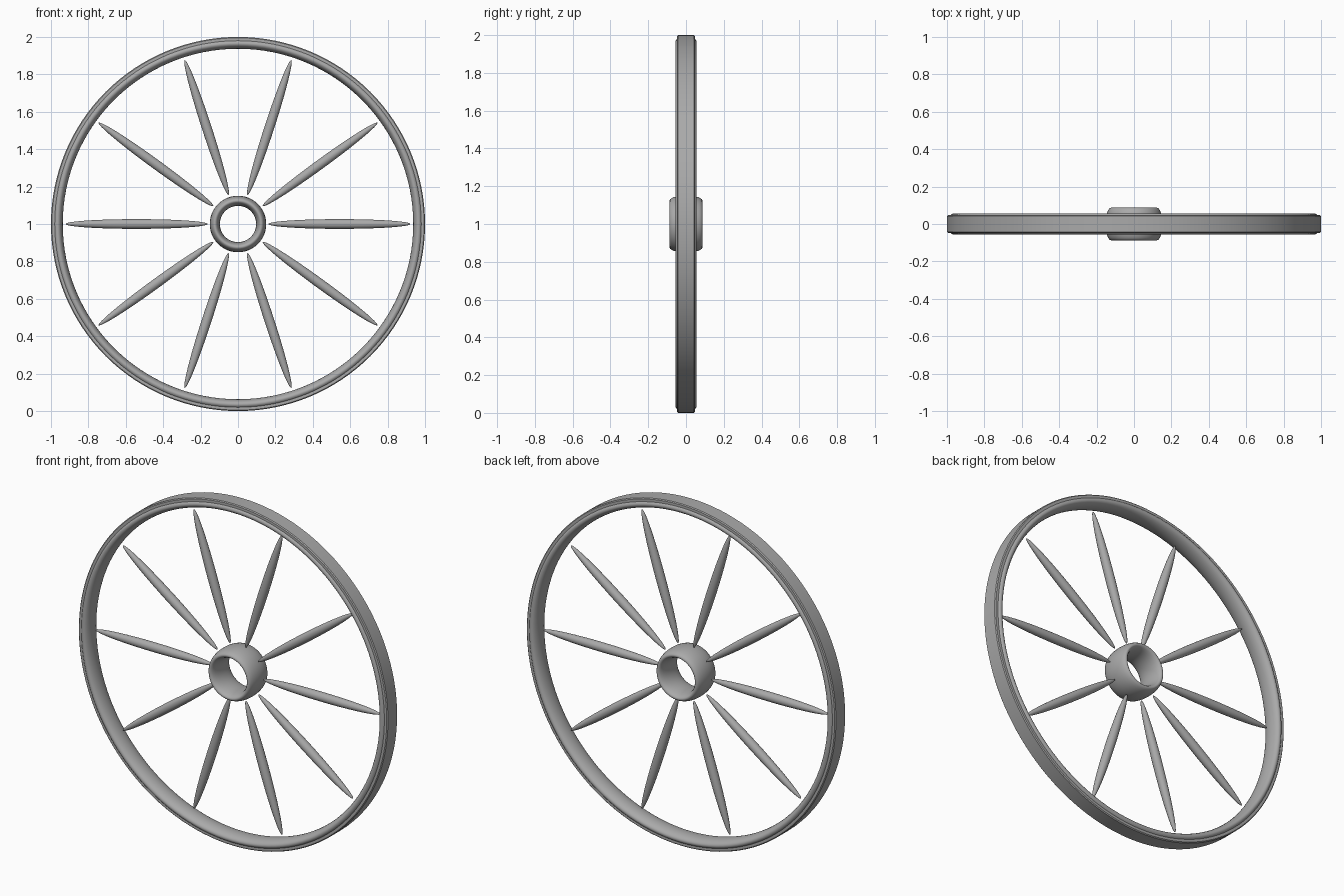
import bpy, math
from mathutils import Matrix

if "Cube" in bpy.data.objects:
    bpy.data.objects.remove(bpy.data.objects["Cube"], do_unlink=True)

GREY = (0.4, 0.4, 0.4, 1.0)
CENTRE = Matrix.Translation((0, 0, 1))
mat = bpy.data.materials.new("plain grey")
mat.use_nodes = True
mat.diffuse_color = GREY
mat.node_tree.nodes["Principled BSDF"].inputs["Base Color"].default_value = GREY


def finish(name, matrix, angle=None):
    """Bake the placement into the active mesh, then shade and colour it."""
    ob = bpy.context.object
    ob.name = name
    ob.data.transform(matrix)
    ob.data.materials.append(mat)
    if angle:
        bpy.ops.object.shade_smooth_by_angle(angle=math.radians(angle))
    else:
        bpy.ops.object.shade_smooth()
    return ob


def oval_ring(name, radius, thickness, half_width, segments):
    """Ring around y with an oval section, stretched along the axle."""
    bpy.ops.mesh.primitive_torus_add(major_radius=radius, minor_radius=thickness,
                                     major_segments=segments, minor_segments=24)
    stretch = Matrix.Diagonal((1, 1, half_width / thickness, 1))
    finish(name, CENTRE @ Matrix.Rotation(math.pi / 2, 4, 'X') @ stretch)


# Rim and hub
oval_ring("rim", 0.965, 0.028, 0.056, 128)
oval_ring("hub", 0.124, 0.027, 0.087, 64)

# Tyre: flat band with softened edges around the rim
profile = [(0.975, -0.047), (0.995, -0.047), (1.0, -0.042),
           (1.0, 0.042), (0.995, 0.047), (0.975, 0.047)]
steps = 128
verts, faces = [], []
for i in range(steps):
    a = math.tau * i / steps
    verts += [(r * math.cos(a), y, r * math.sin(a)) for r, y in profile]
n = len(profile)
for i in range(steps):
    j = (i + 1) % steps
    for k in range(n):
        m = (k + 1) % n
        faces.append((i * n + k, i * n + m, j * n + m, j * n + k))
mesh = bpy.data.meshes.new("tyre")
mesh.from_pydata(verts, [], faces)
tyre = bpy.data.objects.new("tyre", mesh)
bpy.context.collection.objects.link(tyre)
bpy.ops.object.select_all(action='DESELECT')
tyre.select_set(True)
bpy.context.view_layer.objects.active = tyre
finish("tyre", CENTRE, 30)

# Ten slender tapered spokes
for i in range(10):
    bpy.ops.mesh.primitive_uv_sphere_add(segments=24, ring_count=24, radius=1)
    shape = Matrix.Translation((0.542, 0, 0)) @ Matrix.Rotation(math.pi / 2, 4, 'Y') \
        @ Matrix.Diagonal((0.026, 0.026, 0.379, 1))
    finish(f"spoke_{i + 1}", CENTRE @ Matrix.Rotation(math.tau * i / 10, 4, 'Y') @ shape)
